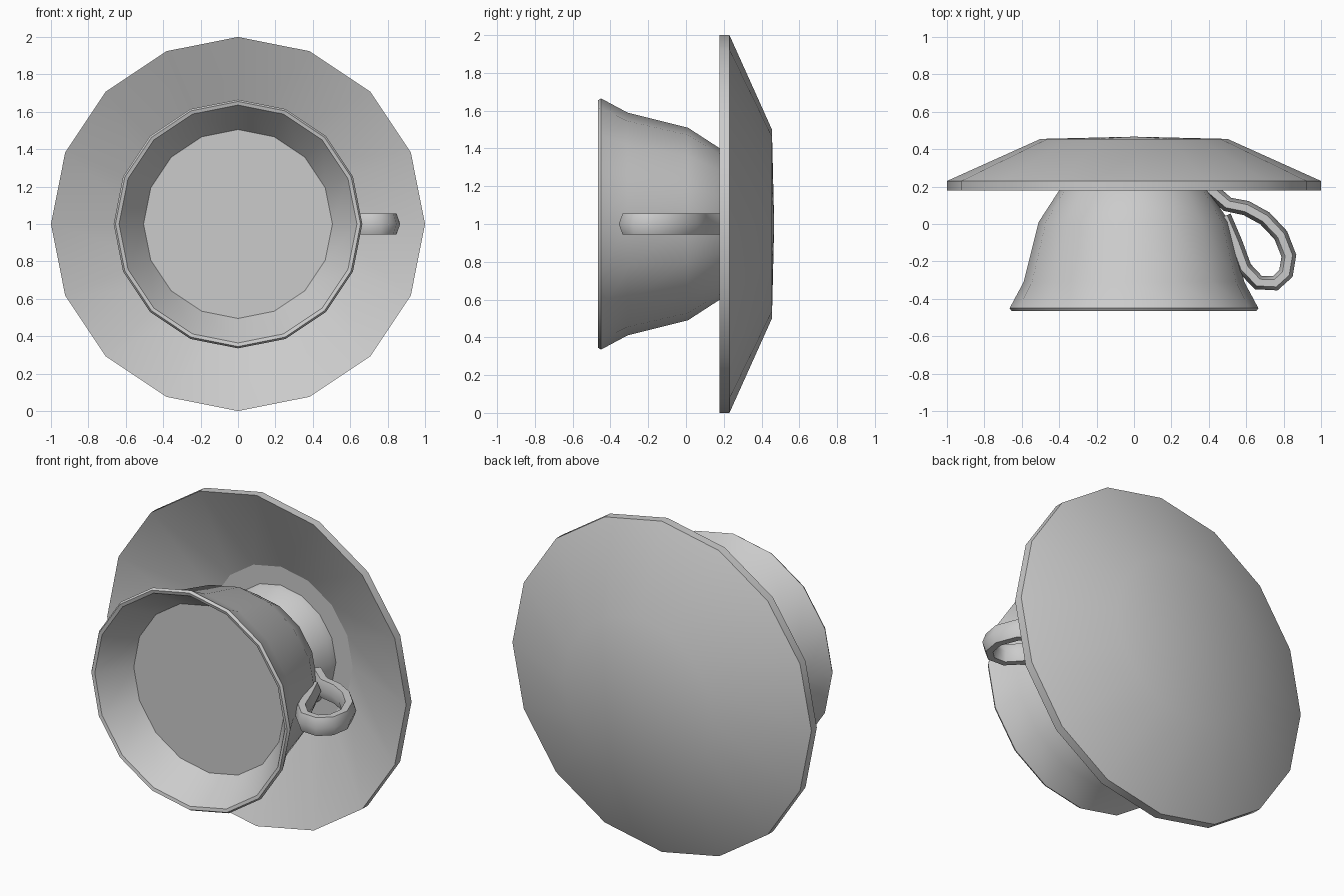
import bpy, bmesh, math
from mathutils import Vector

if "Cube" in bpy.data.objects:
    bpy.data.objects.remove(bpy.data.objects["Cube"])

china = bpy.data.materials.new("pale grey china")
china.diffuse_color = (0.6, 0.6, 0.6, 1)
china.use_nodes = True
china.node_tree.nodes["Principled BSDF"].inputs["Base Color"].default_value = china.diffuse_color
SIDES = 16


def finish(name, bm, angle):
    bmesh.ops.recalc_face_normals(bm, faces=bm.faces)
    me = bpy.data.meshes.new(name)
    bm.to_mesh(me)
    bm.free()
    ob = bpy.data.objects.new(name, me)
    bpy.context.collection.objects.link(ob)
    me.materials.append(china)
    bpy.ops.object.select_all(action='DESELECT')
    ob.select_set(True)
    bpy.context.view_layer.objects.active = ob
    bpy.ops.object.shade_smooth_by_angle(angle=math.radians(angle))
    return ob


def bridge(bm, a, b):
    n = len(a)
    for i in range(n):
        j = (i + 1) % n
        bm.faces.new((a[i], a[j], b[j], b[i]))


def lathe(name, profile, start, end, angle=35):
    """Turn (radius, y) points about the y axis at z = 1; start/end are centre depths."""
    bm = bmesh.new()
    rings = []
    for r, y in profile:
        rings.append([bm.verts.new((r * math.cos(t), y, 1 + r * math.sin(t)))
                      for t in (2 * math.pi * i / SIDES for i in range(SIDES))])
    for a, b in zip(rings, rings[1:]):
        bridge(bm, a, b)
    for ring, y in ((rings[0], start), (rings[-1], end)):
        c = bm.verts.new((0, y, 1))
        for i in range(SIDES):
            bm.faces.new((ring[i], ring[(i + 1) % SIDES], c))
    return finish(name, bm, angle)


# Saucer: shallow dish with a thin upright rim
lathe("saucer", [(0.5, 0.455), (1, 0.23), (1, 0.178), (0.48, 0.41)], 0.467, 0.41, 24)

# Cup: flat inner surface, flared lip, tapering body and foot
lathe("cup", [(0.505, -0.275), (0.636, -0.46), (0.655, -0.465), (0.665, -0.45),
              (0.59, -0.31), (0.51, 0.01), (0.40, 0.18), (0.31, 0.27),
              (0.36, 0.37), (0.37, 0.42)], -0.275, 0.42)

# Handle: six-sided tube swept along a loop in the plane z = 1
path = [(0.39, 0.20), (0.50, 0.105), (0.60, 0.085), (0.70, 0.03), (0.785, -0.06),
        (0.828, -0.17), (0.812, -0.265), (0.755, -0.317), (0.665, -0.313),
        (0.59, -0.235), (0.54, -0.10), (0.48, 0.04)]
pts = [Vector((x, y, 1)) for x, y in path]
bm = bmesh.new()
rings = []
for i, p in enumerate(pts):
    tangent = (pts[min(i + 1, len(pts) - 1)] - pts[max(i - 1, 0)]).normalized()
    side = Vector((-tangent.y, tangent.x, 0))
    rings.append([bm.verts.new(p + side * 0.04 * math.cos(k * math.pi / 3)
                               + Vector((0, 0, 0.064 * math.sin(k * math.pi / 3))))
                  for k in range(6)])
for a, b in zip(rings, rings[1:]):
    bridge(bm, a, b)
bm.faces.new(rings[0])
bm.faces.new(rings[-1])
finish("handle", bm, 70)
